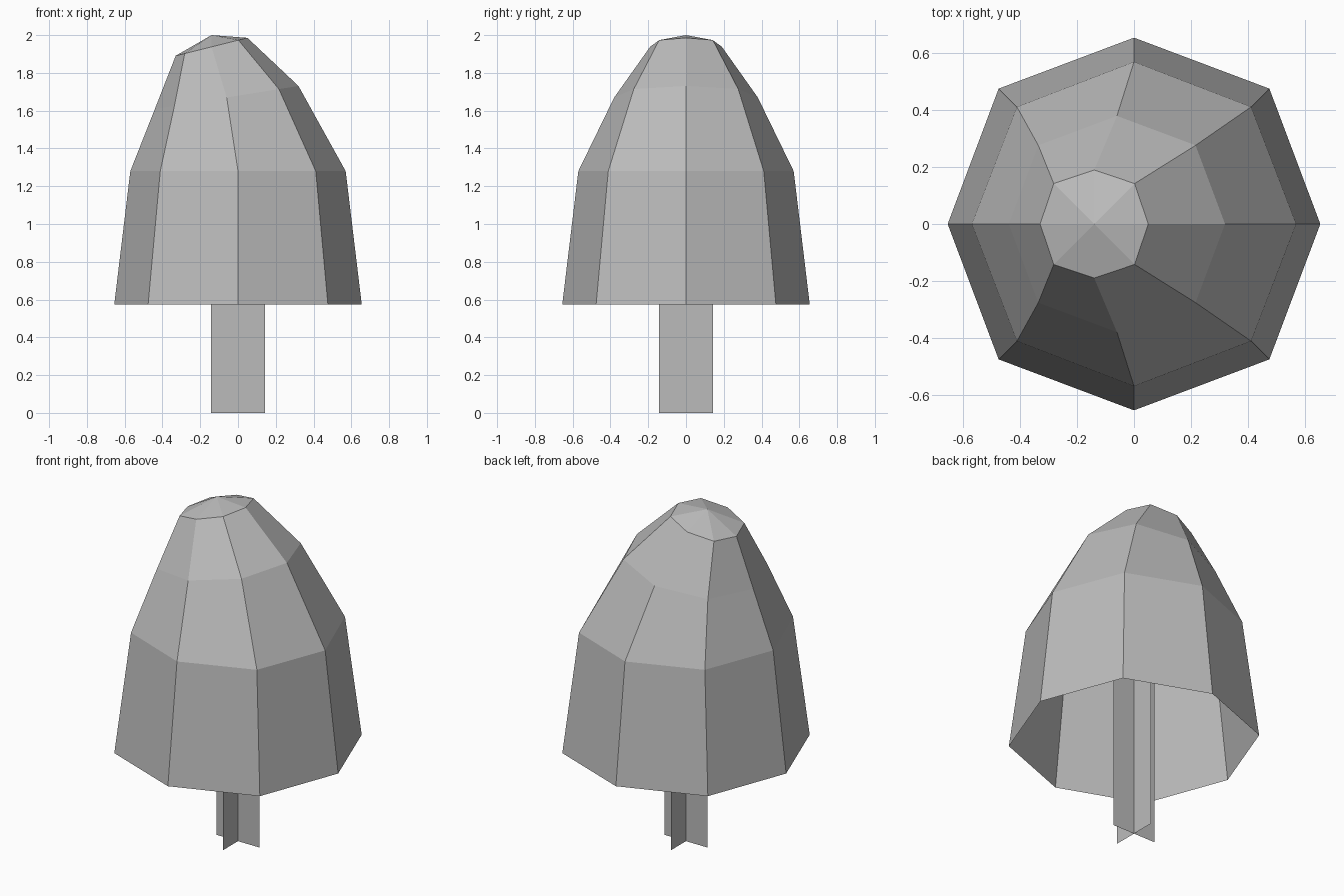
import bpy
from math import cos, sin, pi

cube = bpy.data.objects.get("Cube")
if cube:
    bpy.data.objects.remove(cube, do_unlink=True)

grey = bpy.data.materials.new("plain_grey")
grey.use_nodes = True
COLOUR = (0.5, 0.5, 0.5, 1)
grey.diffuse_color = COLOUR
grey.node_tree.nodes["Principled BSDF"].inputs["Base Color"].default_value = COLOUR


def add_mesh(name, verts, faces):
    mesh = bpy.data.meshes.new(name)
    mesh.from_pydata(verts, [], faces)
    mesh.materials.append(grey)
    obj = bpy.data.objects.new(name, mesh)
    bpy.context.collection.objects.link(obj)


SIDES = 8


def ring(axis_r, diag_r, cx, cz, slope):
    """Octagon leaning along x, with separate axis and diagonal radii."""
    points = []
    for i in range(SIDES):
        a = 2 * pi * i / SIDES
        r = diag_r if i % 2 else axis_r
        x = r * cos(a)
        points.append((cx + x, r * sin(a), cz + slope * x))
    return points


# Crown: open-bottomed shell whose upper rings lean to one side
rings = [
    (0.655, 0.673, 0, 0.575, 0),
    (0.57, 0.582, 0, 1.28, 0),
    (0.38, 0.391, -0.06, 1.67, 0.16),
    (0.19, 0.201, -0.14, 1.938, 0.25),
]
verts = [p for r in rings for p in ring(*r)]
faces = []
for k in range(len(rings) - 1):
    for i in range(SIDES):
        j = (i + 1) % SIDES
        a, b = k * SIDES, (k + 1) * SIDES
        faces.append((a + i, a + j, b + j, b + i))

# Faceted cap closing the crown
apex = len(verts)
verts.append((-0.14, 0, 2.0))
top = apex - SIDES
faces += [(top + i, top + (i + 1) % SIDES, apex) for i in range(SIDES)]
add_mesh("tree_crown", verts, faces)

# Trunk: two crossed upright planes reaching up inside the crown
W, H = 0.142, 1.28
add_mesh("tree_trunk",
         [(-W, 0, 0), (W, 0, 0), (W, 0, H), (-W, 0, H),
          (0, -W, 0), (0, W, 0), (0, W, H), (0, -W, H)],
         [(0, 1, 2, 3), (4, 5, 6, 7)])
